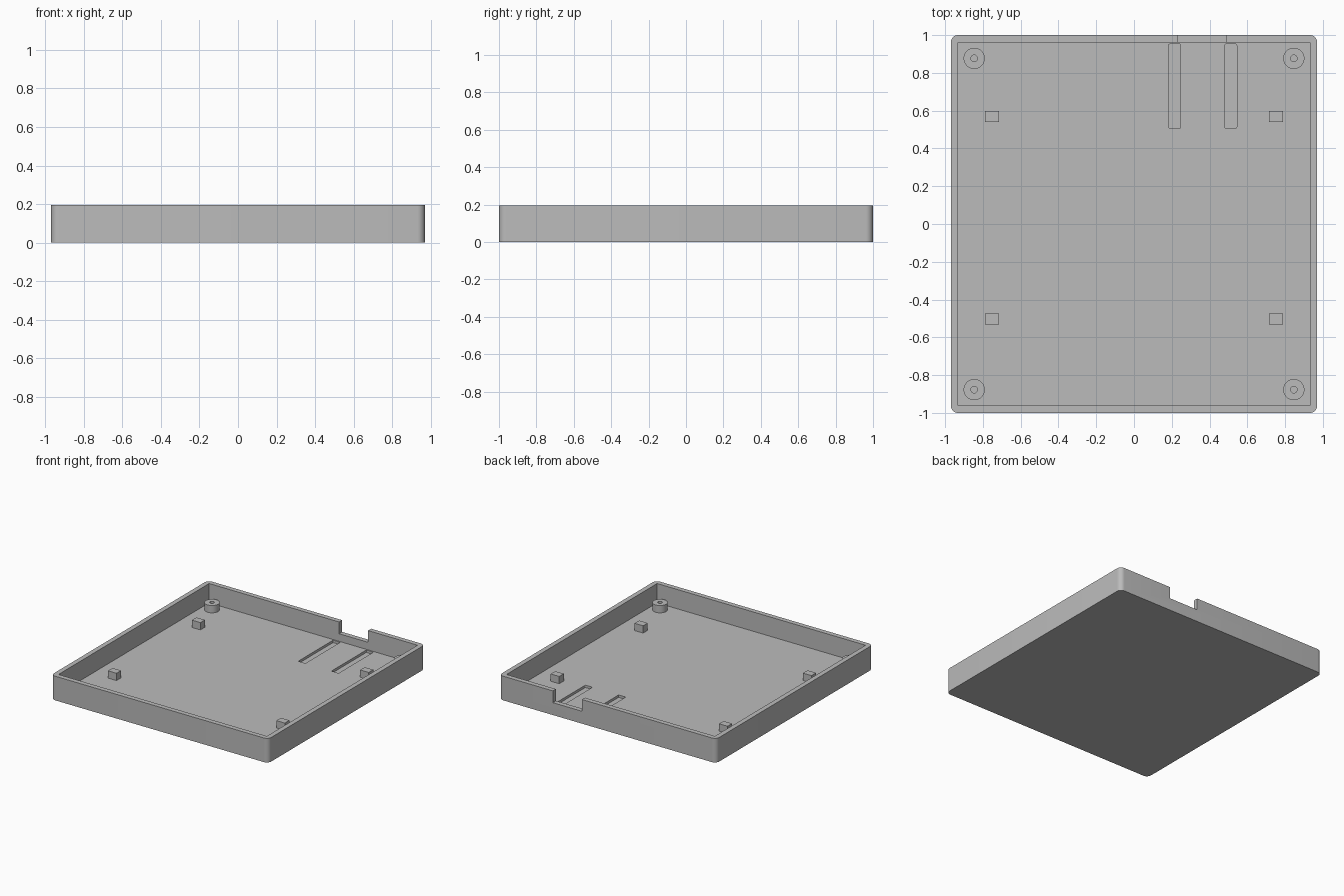
import bpy, bmesh, math
from mathutils import Matrix, Vector

if "Cube" in bpy.data.objects:
    bpy.data.objects.remove(bpy.data.objects["Cube"], do_unlink=True)

HALF_X, HALF_Y, HEIGHT = 0.97, 1.0, 0.195
WALL = FLOOR = 0.039
REST = 0.098          # top of the posts and blocks
SINK = 0.005          # parts sink slightly into the floor

grey = bpy.data.materials.new("plain_grey")
grey.use_nodes = True
grey.diffuse_color = (0.5, 0.5, 0.5, 1)
grey.node_tree.nodes["Principled BSDF"].inputs["Base Color"].default_value = (0.5, 0.5, 0.5, 1)


def finish(bm, name):
    bmesh.ops.recalc_face_normals(bm, faces=bm.faces)
    mesh = bpy.data.meshes.new(name)
    bm.to_mesh(mesh)
    bm.free()
    mesh.materials.append(grey)
    obj = bpy.data.objects.new(name, mesh)
    bpy.context.collection.objects.link(obj)
    return obj


def box(name, low, high, radius=0, segments=8):
    """Box between two corners, with optional rounded upright edges."""
    low, high = Vector(low), Vector(high)
    bm = bmesh.new()
    bmesh.ops.create_cube(bm, size=1)
    bmesh.ops.transform(bm, verts=bm.verts, matrix=Matrix.Translation((low + high) / 2)
                        @ Matrix.Diagonal((*(high - low), 1)))
    if radius:
        upright = [e for e in bm.edges if abs(e.verts[0].co.z - e.verts[1].co.z) > 1e-4]
        bmesh.ops.bevel(bm, geom=upright, offset=radius, segments=segments,
                        profile=0.5, affect='EDGES')
    return finish(bm, name)


def cut(target, cutter):
    cutter.hide_render = True
    mod = target.modifiers.new("cut", 'BOOLEAN')
    mod.operation, mod.solver, mod.object = 'DIFFERENCE', 'EXACT', cutter
    bpy.context.view_layer.objects.active = target
    bpy.ops.object.modifier_apply(modifier=mod.name)
    bpy.data.objects.remove(cutter, do_unlink=True)


def smooth(obj):
    bpy.ops.object.select_all(action='DESELECT')
    obj.select_set(True)
    bpy.context.view_layer.objects.active = obj
    bpy.ops.object.shade_smooth_by_angle(angle=math.radians(30))


def post(name, x, y, outer=0.056, inner=0.0175):
    """Hollow round screw post, spun from its wall profile."""
    bm = bmesh.new()
    profile = [(outer, FLOOR - SINK), (outer, REST), (inner, REST), (inner, FLOOR - SINK)]
    verts = [bm.verts.new((x + r, y, z)) for r, z in profile]
    edges = [bm.edges.new(pair) for pair in zip(verts, verts[1:])]
    bmesh.ops.spin(bm, geom=verts + edges, cent=(x, y, 0), axis=(0, 0, 1),
                   angle=math.tau, steps=40)
    bmesh.ops.remove_doubles(bm, verts=bm.verts, dist=1e-5)
    smooth(finish(bm, name))


# Tray: rounded block, hollowed out with sharp inner corners
tray = box("tray", (-HALF_X, -HALF_Y, 0), (HALF_X, HALF_Y, HEIGHT), radius=WALL)
cut(tray, box("hollow", (WALL - HALF_X, WALL - HALF_Y, FLOOR),
              (HALF_X - WALL, HALF_Y - WALL, HEIGHT + 0.1)))

# Connector notch in the back wall
cut(tray, box("notch", (0.23, HALF_Y - 2 * WALL, 0.1), (0.49, HALF_Y + 0.1, HEIGHT + 0.1)))

# Two shallow grooves in the floor
for x in (0.215, 0.512):
    cut(tray, box("groove", (x - 0.032, 0.507, FLOOR / 2), (x + 0.032, 0.952, 0.08),
                  radius=0.006, segments=3))
smooth(tray)

# Screw posts in the corners and support blocks
for side, sx in (("left", 1), ("right", -1)):
    for end, sy, block_y in (("front", -1, -0.502), ("back", 1, 0.569)):
        post(f"{end}_{side}_post", sx * 0.846, sy * 0.877)
        box(f"{end}_{side}_block", (sx * 0.752 - 0.038, block_y - 0.029, FLOOR - SINK),
            (sx * 0.752 + 0.038, block_y + 0.029, REST))
